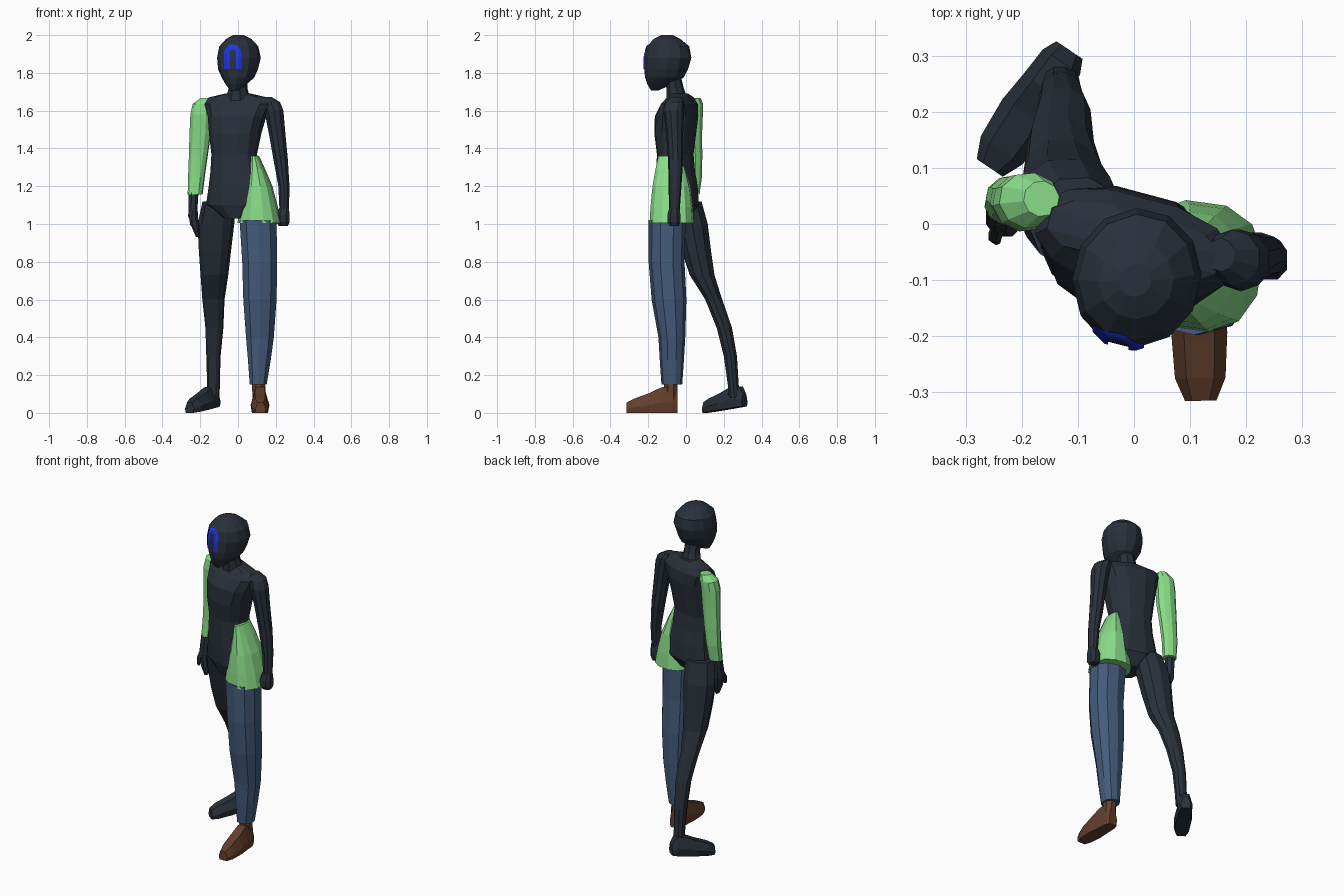
import bpy, bmesh, math
from mathutils import Vector
from mathutils.bvhtree import BVHTree


def material(name, rgb):
    m = bpy.data.materials.new(name)
    m.diffuse_color = (*rgb, 1)
    return m


DARK = material("dark slate", (0.022, 0.030, 0.043))
GREEN = material("shirt green", (0.25, 0.72, 0.25))
DENIM = material("denim blue", (0.058, 0.105, 0.20))
BROWN = material("shoe brown", (0.125, 0.05, 0.026))
BLUE = material("bright blue", (0.015, 0.035, 0.78))


def skin(name, loops, mat, closed=True):
    """Join loops of points into a flat-shaded surface."""
    bm = bmesh.new()
    rows = [[bm.verts.new(p) for p in loop] for loop in loops]
    n = len(rows[0])
    for a, b in zip(rows, rows[1:]):
        for i in range(n if closed else n - 1):
            j = (i + 1) % n
            bm.faces.new((a[i], a[j], b[j], b[i]))
    if closed:
        bm.faces.new(rows[0][::-1])
        bm.faces.new(rows[-1])
        bmesh.ops.recalc_face_normals(bm, faces=bm.faces)
    mesh = bpy.data.meshes.new(name)
    bm.to_mesh(mesh)
    bm.free()
    mesh.materials.append(mat)
    ob = bpy.data.objects.new(name, mesh)
    bpy.context.collection.objects.link(ob)
    return ob


def loft(name, rings, mat, turn=0, n=10, p=1.0):
    """Rings are (x, y, z, rx, ry); p below 1 makes them boxier."""
    t = math.radians(turn)
    loops = []
    for x, y, z, rx, ry in rings:
        loop = []
        for i in range(n):
            a = 2 * math.pi * (i + 0.5) / n
            u = rx * math.copysign(abs(math.cos(a)) ** p, math.cos(a))
            v = ry * math.copysign(abs(math.sin(a)) ** p, math.sin(a))
            loop.append((x + u * math.cos(t) - v * math.sin(t),
                         y + u * math.sin(t) + v * math.cos(t), z))
        loops.append(loop)
    return skin(name, loops, mat)


def foot(name, heel, toe, lift, mat):
    heel, toe = Vector((*heel, 0)), Vector((*toe, 0))
    side = (toe - heel).normalized().cross(Vector((0, 0, 1)))
    loops = []
    for f, w, h in ((0, .028, .10), (.1, .04, .14), (.32, .044, .135),
                    (.55, .05, .105), (.85, .045, .075), (1, .028, .055)):
        c, low = heel.lerp(toe, f), lift * (1 - f)
        loops.append([c + side * (w * s) + Vector((0, 0, low + (h - low) * k))
                      for s, k in ((-.85, 0), (.85, 0), (1, .4), (.55, 1), (-.55, 1), (-1, .4))])
    return skin(name, loops, mat)


# Head, turned slightly to one side
head = loft("head", [
    (-.02, -.165, 1.707, .022, .02), (-.01, -.14, 1.74, .055, .065),
    (0, -.115, 1.775, .085, .103), (0, -.105, 1.82, .105, .117),
    (.005, -.096, 1.88, .115, .125), (.004, -.095, 1.94, .103, .113),
    (.004, -.1, 1.98, .067, .07), (.003, -.1, 2.0, .028, .03)],
    DARK, turn=-14, n=12)

# Arch mark laid on the face
bvh = BVHTree.FromPolygons([v.co for v in head.data.vertices],
                           [f.vertices[:] for f in head.data.polygons])
path = [(-1, 0, 1.82 + .017 * i) for i in range(5)]
path += [(-math.cos(math.pi * i / 10), math.sin(math.pi * i / 10), 1.905) for i in range(11)]
path += [(1, 0, 1.888 - .017 * i) for i in range(5)]
strip = []
for cx, cz, z0 in path:
    row = []
    for r in (.046, .039, .032, .025, .018):
        x, z = -.028 + cx * r, z0 + cz * r
        hit = bvh.ray_cast(Vector((x, -1, z)), Vector((0, 1, 0)))[0]
        row.append((x, hit.y - .005 if hit else -.2, z))
    strip.append(row)
mark = skin("face_mark", strip, BLUE, closed=False)
if mark.data.polygons[0].normal.y > 0:
    mark.data.flip_normals()

# Neck and torso
loft("neck", [(0, -.045, 1.62, .07, .06), (0, -.05, 1.68, .062, .052),
              (0, -.058, 1.72, .05, .046), (0, -.075, 1.79, .05, .046)], DARK, turn=-14, n=8)
loft("torso", [
    (0, -.06, 1.03, .07, .07), (-.005, -.045, 1.10, .165, .105),
    (-.005, -.05, 1.2, .15, .105), (-.015, -.055, 1.28, .13, .097),
    (-.02, -.057, 1.37, .12, .092), (-.015, -.057, 1.48, .138, .105),
    (-.005, -.05, 1.57, .155, .108), (0, -.035, 1.635, .18, .085),
    (0, -.03, 1.67, .16, .055), (0, -.035, 1.69, .07, .045)],
    DARK, turn=-15, n=12, p=.8)

# Arms and hands
loft("left_arm", [
    (.245, -.062, 1.06, .026, .028), (.243, -.058, 1.2, .031, .034),
    (.226, -.055, 1.34, .04, .04), (.207, -.06, 1.48, .046, .045),
    (.19, -.065, 1.6, .053, .055), (.175, -.06, 1.645, .05, .05),
    (.155, -.055, 1.672, .025, .03)], DARK)
loft("right_sleeve", [
    (-.227, .035, 1.155, .04, .037), (-.22, .045, 1.25, .045, .04),
    (-.21, .045, 1.36, .051, .042), (-.2, .04, 1.48, .058, .046),
    (-.195, .038, 1.58, .058, .052), (-.185, .042, 1.635, .056, .05),
    (-.165, .045, 1.668, .032, .032)], GREEN, turn=-10)
loft("left_hand", [
    (.24, -.062, .99, .026, .026), (.24, -.064, 1.01, .035, .037),
    (.238, -.064, 1.05, .037, .037), (.245, -.062, 1.09, .026, .026)], DARK, n=8, p=.8)
loft("right_hand", [
    (-.213, .0, .93, .01, .016), (-.225, .005, .98, .02, .03),
    (-.238, .014, 1.04, .028, .037), (-.238, .02, 1.09, .026, .034),
    (-.235, .032, 1.17, .028, .028)], DARK, n=8)
# Thumbs
loft("left_thumb", [(.2, -.085, 1.0, .01, .01), (.212, -.088, 1.03, .014, .014),
                    (.232, -.075, 1.075, .012, .012)], DARK, n=6)
loft("right_thumb", [(-.245, -.03, .99, .008, .008), (-.248, -.022, 1.03, .013, .013),
                     (-.238, .005, 1.09, .012, .012)], DARK, n=6)

# Flared shirt panel over the hip
loft("shirt_hem", [
    (.113, -.075, 1.005, .116, .117), (.113, -.076, 1.09, .097, .112),
    (.108, -.078, 1.2, .073, .1), (.1, -.083, 1.29, .042, .08),
    (.09, -.088, 1.36, .02, .06)], GREEN, turn=-8, n=12, p=.85)

# Front leg in trousers, with shoe
loft("trouser_leg", [
    (.107, -.075, .15, .047, .055), (.113, -.075, .28, .063, .064),
    (.116, -.075, .4, .077, .071), (.116, -.09, .6, .092, .092),
    (.115, -.103, .8, .097, .095), (.106, -.1, 1.02, .102, .098)], DENIM, p=.9)
loft("front_ankle", [(.113, -.08, .06, .038, .036), (.108, -.08, .17, .038, .04)], BROWN, n=8)
foot("front_shoe", (.113, -.045), (.119, -.315), 0, BROWN)

# Trailing bare leg and foot
loft("rear_leg", [
    (-.13, .255, .08, .033, .032), (-.13, .25, .15, .034, .03),
    (-.13, .235, .3, .038, .036), (-.125, .203, .45, .048, .042),
    (-.13, .147, .6, .06, .046), (-.125, .085, .73, .074, .068),
    (-.122, .055, .86, .086, .08), (-.117, .03, 1.0, .098, .088),
    (-.1, .0, 1.12, .088, .085)], DARK, turn=-15)
foot("rear_foot", (-.115, .31), (-.257, .1), .035, DARK)
